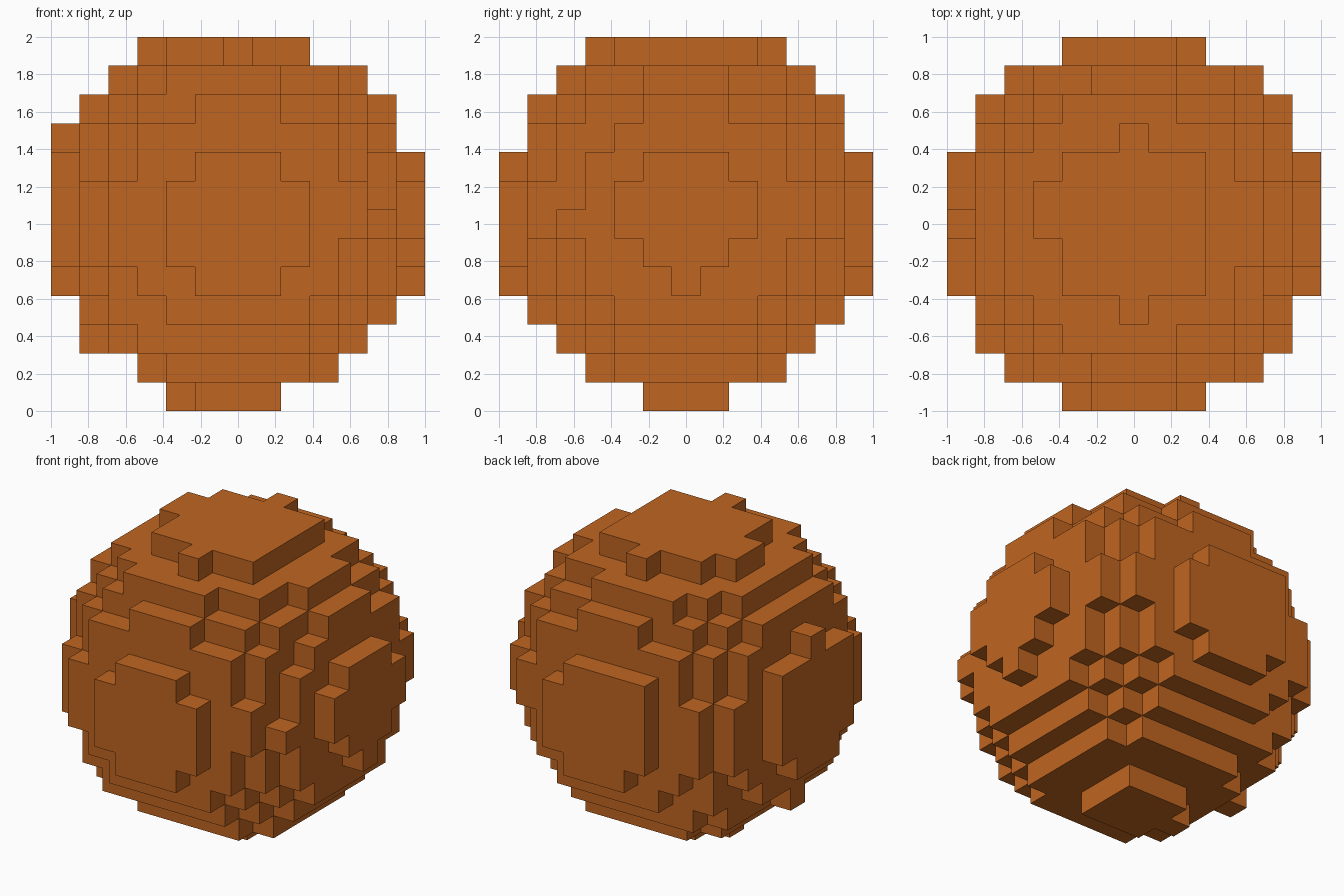
import bpy
import bmesh
from mathutils import Vector

if "Cube" in bpy.data.objects:
    bpy.data.objects.remove(bpy.data.objects["Cube"], do_unlink=True)

# Grid of blocks: 13 along each axis, filling a 2 unit cube
HALF = 6
SIZE = 2 / (2 * HALF + 1)
CENTRE = Vector((-0.0965, 0.015, 0.2365))   # ball centre, slightly off the grid
RADIUS_SQUARED = 42.6275


def filled(cell):
    return (cell - CENTRE).length_squared <= RADIUS_SQUARED


# Material
orange = bpy.data.materials.new("burnt orange")
orange.use_nodes = True
colour = (0.53, 0.13, 0.015, 1)
orange.diffuse_color = colour
orange.node_tree.nodes["Principled BSDF"].inputs["Base Color"].default_value = colour

# Blocky ball: a square on every side of a block that has no neighbour
bm = bmesh.new()
span = range(-HALF, HALF + 1)
directions = [Vector([sign if a == axis else 0 for a in range(3)])
              for axis in range(3) for sign in (-1, 1)]
for cell in (Vector((x, y, z)) for x in span for y in span for z in span):
    if not filled(cell):
        continue
    for normal in directions:
        if filled(cell + normal):
            continue
        u = normal.yzx
        v = normal.cross(u)
        middle = cell + normal / 2
        corners = [middle + (u * s + v * t) / 2
                   for s, t in ((-1, -1), (1, -1), (1, 1), (-1, 1))]
        bm.faces.new([bm.verts.new(c * SIZE + Vector((0, 0, 1))) for c in corners])
bmesh.ops.remove_doubles(bm, verts=bm.verts, dist=SIZE / 100)

mesh = bpy.data.meshes.new("blocky_ball")
bm.to_mesh(mesh)
bm.free()
mesh.materials.append(orange)
ball = bpy.data.objects.new("blocky_ball", mesh)
bpy.context.collection.objects.link(ball)
